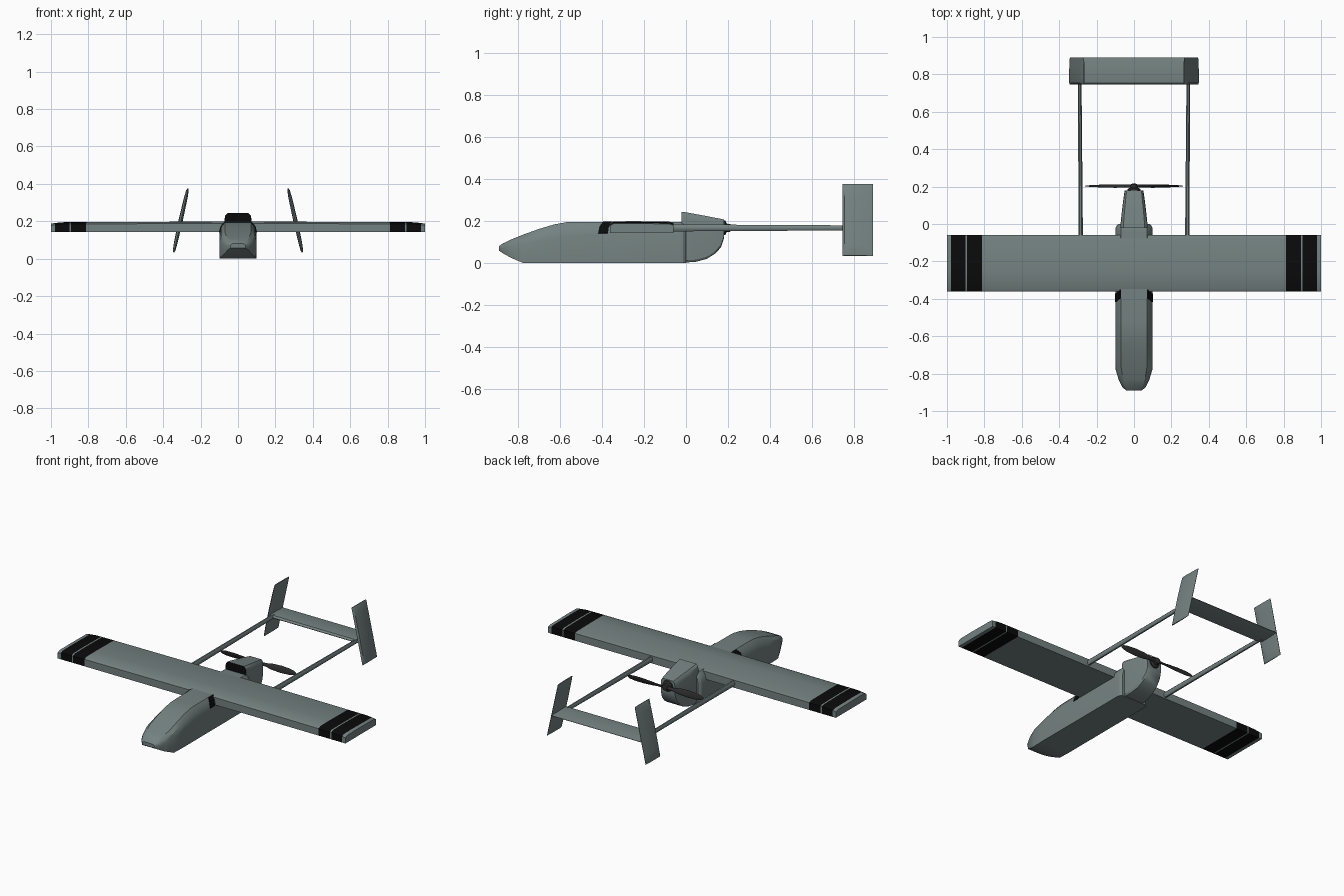
import bpy, bmesh, math
from mathutils import Vector

if "Cube" in bpy.data.objects:
    bpy.data.objects.remove(bpy.data.objects["Cube"])


def material(name, rgb):
    m = bpy.data.materials.new(name)
    m.diffuse_color = (*rgb, 1)
    m.use_nodes = True
    m.node_tree.nodes["Principled BSDF"].inputs["Base Color"].default_value = m.diffuse_color
    return m


GREY = material("grey_green paint", (0.175, 0.22, 0.218))
BLACK = material("black marking", (0.003, 0.003, 0.003))
DARK = material("dark propeller", (0.025, 0.025, 0.025))


def loft(name, rings, mats, rule=None, smooth=30):
    """Skin a list of equal-sized point rings, cap both ends, colour faces by rule(centre, normal)."""
    bm = bmesh.new()
    vs = [[bm.verts.new(p) for p in ring] for ring in rings]
    n = len(vs[0])
    for a, b in zip(vs, vs[1:]):
        for i in range(n):
            j = (i + 1) % n
            bm.faces.new((a[i], a[j], b[j], b[i]))
    bm.faces.new(vs[0])
    bm.faces.new(vs[-1])
    bmesh.ops.recalc_face_normals(bm, faces=bm.faces)
    if rule:
        for f in bm.faces:
            f.material_index = rule(f.calc_center_median(), f.normal)
    me = bpy.data.meshes.new(name)
    bm.to_mesh(me)
    bm.free()
    for m in mats:
        me.materials.append(m)
    ob = bpy.data.objects.new(name, me)
    bpy.context.collection.objects.link(ob)
    bpy.ops.object.select_all(action='DESELECT')
    ob.select_set(True)
    bpy.context.view_layer.objects.active = ob
    bpy.ops.object.shade_smooth_by_angle(angle=math.radians(smooth))
    return ob


def mirrored(y, half):
    """Closed section at y from right-half points (x, z), bottom to top."""
    return [(x, y, z) for x, z in half] + [(-x, y, z) for x, z in reversed(half)]


# Fuselage: y, bottom half width, half width, top half width, z bottom, shoulder, top
stations = [
    (-0.89, 0.038, 0.042, 0.030, 0.058, 0.068, 0.080),
    (-0.872, 0.055, 0.062, 0.045, 0.046, 0.073, 0.093),
    (-0.83, 0.075, 0.083, 0.058, 0.023, 0.082, 0.113),
    (-0.775, 0.097, 0.099, 0.068, 0.0, 0.092, 0.135),
    (-0.70, 0.10, 0.10, 0.070, 0.0, 0.105, 0.162),
    (-0.63, 0.10, 0.10, 0.070, 0.0, 0.118, 0.183),
    (-0.57, 0.10, 0.10, 0.070, 0.0, 0.128, 0.194),
    (-0.52, 0.10, 0.10, 0.070, 0.0, 0.132, 0.196),
    (-0.04, 0.10, 0.10, 0.070, 0.0, 0.135, 0.196),
    (-0.015, 0.097, 0.097, 0.068, 0.0, 0.135, 0.193),
    (0.0, 0.085, 0.085, 0.060, 0.0, 0.135, 0.187),
]
rings = []
for y, bw, w, tw, zb, zs, zt in stations:
    arch = (tw + (w - tw) * 0.7, zs + (zt - zs) * 0.6)
    rings.append(mirrored(y, [(bw, zb), (w, zs), arch, (tw, zt)]))
loft("fuselage", rings, [GREY])

# Engine cowl with curved belly; its forward face above the wing is the black intake
rings = []
for y, w, zb, zt in [(-0.022, 0.072, 0.002, 0.244), (0.0, 0.072, 0.002, 0.241),
                     (0.05, 0.067, 0.006, 0.232), (0.10, 0.061, 0.020, 0.223),
                     (0.14, 0.056, 0.045, 0.215), (0.167, 0.052, 0.075, 0.210),
                     (0.180, 0.049, 0.115, 0.206)]:
    rings.append(mirrored(y, [(w * 0.9, zb), (w, zb + 0.01), (w, zt - 0.032),
                              (w * 0.94, zt - 0.012), (w * 0.78, zt)]))
loft("engine_cowl", rings, [GREY, BLACK], lambda c, n: 1 if n.y < -0.9 else 0)

# Wing: box-like section, black bands near the tips
def wing_ring(x):
    a = abs(x)
    top = 0.199 - 0.004 * a - 0.12 * max(0, a - 0.94)
    return [(x, -0.362, 0.142), (x, -0.362, top - 0.010), (x, -0.345, top - 0.001),
            (x, -0.25, top), (x, -0.08, top - 0.002), (x, -0.06, top - 0.008),
            (x, -0.06, 0.142)]


xs = [0.40, 0.813, 0.893, 0.902, 0.945, 0.978, 1.0]
xs = [-x for x in reversed(xs)] + [0] + xs
bands = lambda c, n: int(0.813 < abs(c.x) < 0.893 or 0.902 < abs(c.x) < 0.978)
loft("wing", [wing_ring(x) for x in xs], [GREY, BLACK], bands)

# Horizontal stabiliser
section = [(0.745, 0.0), (0.755, 0.010), (0.785, 0.013), (0.85, 0.008), (0.89, 0.001),
           (0.89, -0.001), (0.85, -0.007), (0.785, -0.010), (0.755, -0.008)]
loft("tailplane", [[(x, y, 0.167 + z) for y, z in section] for x in (-0.31, 0.31)], [GREY])

for side, s in (("left", -1), ("right", 1)):
    # Tail boom, tapering aft
    rings = []
    for y, x, w, h in [(-0.08, 0.285, 0.013, 0.018), (0.79, 0.290, 0.010, 0.013)]:
        rings.append([(s * x + w * math.cos(t), y, 0.167 + h * math.sin(t))
                      for t in [math.pi * (k + 0.5) / 4 for k in range(8)]])
    loft(side + "_boom", rings, [GREY], smooth=50)

    # Inward-leaning fin with thin rounded ends
    lo, hi = Vector((0.343, 0, 0.034)), Vector((0.267, 0, 0.375))
    out = Vector((0.976, 0, 0.218))
    rings = []
    for t, th in [(0, 0.25), (0.03, 0.6), (0.15, 0.85), (0.5, 1),
                  (0.85, 0.85), (0.97, 0.6), (1, 0.25)]:
        c = lo.lerp(hi, t)
        ring = []
        for y, d in section:
            p = c + out * (d * th)
            ring.append((s * p.x, y, p.z))
        rings.append(ring)
    loft(side + "_fin", rings, [GREY])

    # Dark side vent plate just ahead of the wing
    rings = []
    for x, z, y0 in [(0.1015, 0.142, -0.418), (0.0935, 0.174, -0.412), (0.074, 0.197, -0.395)]:
        rings.append([(s * x, y0, z), (s * x, y0 + 0.045, z),
                      (s * (x - 0.006), y0 + 0.045, z - 0.003), (s * (x - 0.006), y0, z - 0.003)])
    loft(side + "_vent", rings, [BLACK])

    # Propeller blade: elliptical section, twisted along its span
    rings = []
    for r, chord, thick, deg in [(0.0, 0.010, 0.007, 50), (0.05, 0.010, 0.006, 40),
                                 (0.10, 0.018, 0.005, 28), (0.16, 0.021, 0.004, 20),
                                 (0.22, 0.018, 0.003, 15), (0.25, 0.012, 0.002, 12),
                                 (0.262, 0.004, 0.001, 12)]:
        a = s * math.radians(deg)
        ring = []
        for k in range(10):
            t = math.tau * k / 10
            u, v = chord * math.cos(t), thick * math.sin(t)
            ring.append((s * r, 0.203 + u * math.sin(a) + v * math.cos(a),
                         0.167 + u * math.cos(a) - v * math.sin(a)))
        rings.append(ring)
    loft(side + "_propeller_blade", rings, [DARK], smooth=50)

# Propeller hub
rings = [[(r * math.cos(k * math.tau / 16), y, 0.167 + r * math.sin(k * math.tau / 16))
          for k in range(16)]
         for y, r in [(0.17, 0.036), (0.187, 0.034), (0.194, 0.020), (0.212, 0.018), (0.216, 0.010)]]
loft("propeller_hub", rings, [DARK])
